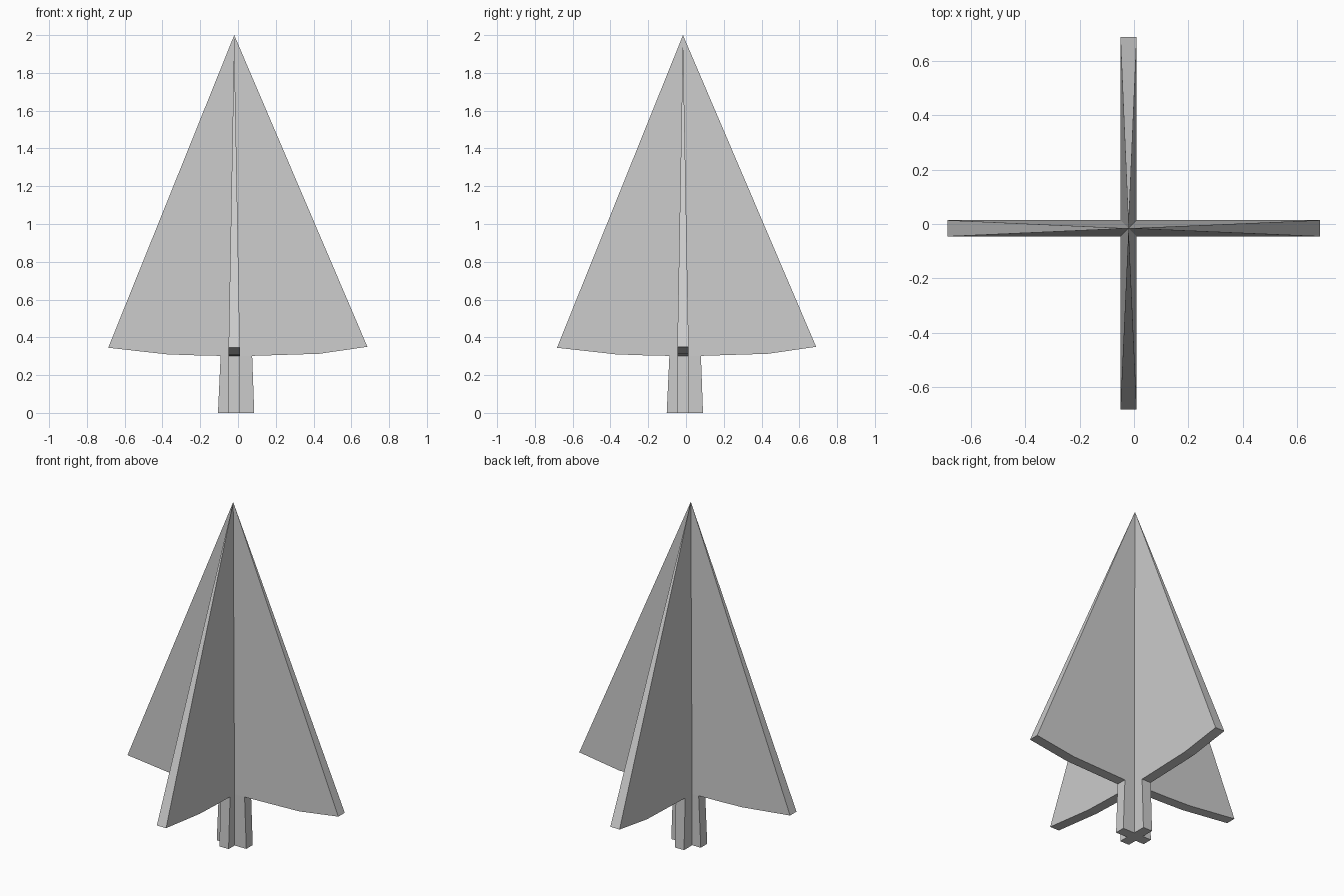
import bpy, bmesh, math
from mathutils import Vector

if "Cube" in bpy.data.objects:
    bpy.data.objects.remove(bpy.data.objects["Cube"])

H = 0.03                          # half thickness of a blade
CENTRE = Vector((-0.02, -0.016, 0))
APEX = Vector((0, 0, 2.0))
TOP = 0.302                       # height where trunk meets foliage

# outline of a blade as (distance from axis, height), trunk foot to tip
LONG = [(0.106, 0), (0.095, TOP), (0.24, 0.306), (0.45, 0.313), (0.705, 0.35)]
SHORT = [(0.086, 0), (0.072, TOP), (0.21, 0.305), (0.355, 0.31), (0.667, 0.345)]

grey = bpy.data.materials.new("light_grey")
grey.diffuse_color = (0.6, 0.6, 0.6, 1)
grey.use_nodes = True
grey.node_tree.nodes["Principled BSDF"].inputs["Base Color"].default_value = grey.diffuse_color

bm = bmesh.new()


def face(*pts):
    bm.faces.new([bm.verts.new(p + CENTRE) for p in pts])


# four blades around the axis: +x, +y, -x, -y
for i, outline in enumerate((LONG, LONG, SHORT, SHORT)):
    a = i * math.pi / 2
    out = Vector((round(math.cos(a)), round(math.sin(a)), 0))
    side = Vector((-out.y, out.x, 0))

    def at(r, z, s):
        return out * r + side * (s * H) + Vector((0, 0, z))

    for s in (1, -1):
        edge = [at(r, z, s) for r, z in outline]
        foot, neck = at(H, 0, s), at(H, TOP, s)
        face(foot, edge[0], edge[1], neck)            # trunk side
        face(neck, edge[1], APEX)                     # foliage side fan
        for p, q in zip(edge[1:], edge[2:]):
            face(p, q, APEX)
    # trunk end and curved underside
    for p, q in zip(outline, outline[1:]):
        face(at(*p, 1), at(*p, -1), at(*q, -1), at(*q, 1))
    # sloping outer edge
    face(at(*outline[-1], 1), at(*outline[-1], -1), APEX)
    # underside of the trunk arm
    r0 = outline[0][0]
    face(at(H, 0, 1), at(H, 0, -1), at(r0, 0, -1), at(r0, 0, 1))

# centre of the trunk underside
face(*[Vector((x * H, y * H, 0)) for x, y in ((1, 1), (1, -1), (-1, -1), (-1, 1))])

bmesh.ops.remove_doubles(bm, verts=bm.verts, dist=0.0005)
bmesh.ops.recalc_face_normals(bm, faces=bm.faces)
# merge the coplanar fans into flat panels
bmesh.ops.dissolve_limit(bm, angle_limit=math.radians(0.5),
                         verts=bm.verts, edges=bm.edges)

mesh = bpy.data.meshes.new("crossed_tree")
bm.to_mesh(mesh)
bm.free()
mesh.materials.append(grey)
bpy.context.collection.objects.link(bpy.data.objects.new("crossed_tree", mesh))
